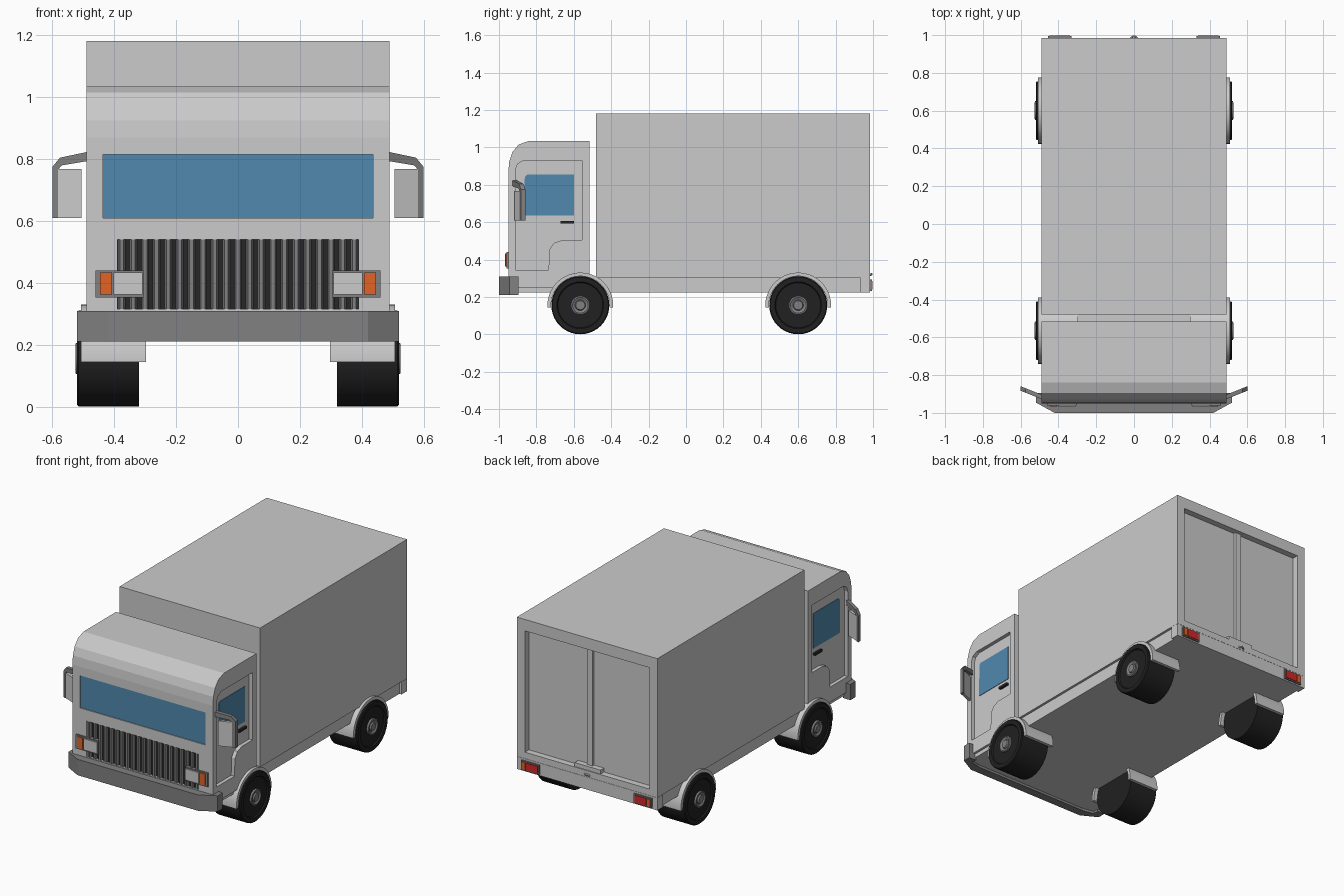
import bpy, bmesh, math
from mathutils import Matrix

if "Cube" in bpy.data.objects:
    bpy.data.objects.remove(bpy.data.objects["Cube"])


def material(name, color):
    m = bpy.data.materials.new(name)
    m.diffuse_color = (*color, 1)
    m.use_nodes = True
    m.node_tree.nodes["Principled BSDF"].inputs["Base Color"].default_value = m.diffuse_color
    return m


GLASS = material("glass", (0.08, 0.25, 0.42))
RUBBER = material("rubber", (0.015, 0.015, 0.015))
DARK = material("dark_trim", (0.02, 0.02, 0.02))
ORANGE = material("orange_lamp", (0.75, 0.13, 0.02))
RED = material("red_lamp", (0.65, 0.02, 0.02))
TRIM = material("grey_trim", (0.22, 0.22, 0.22))
LENS = material("lens", (0.6, 0.6, 0.6))


def finish(name, bm, mat=None, mirror=False):
    bmesh.ops.recalc_face_normals(bm, faces=bm.faces)
    me = bpy.data.meshes.new(name)
    bm.to_mesh(me)
    bm.free()
    ob = bpy.data.objects.new(name, me)
    bpy.context.collection.objects.link(ob)
    if mat:
        me.materials.append(mat)
    if mirror:
        ob.modifiers.new("mirror", 'MIRROR')
    return ob


def prism(name, pts, axis, lo, hi, mat=None, mirror=False):
    """Extrude a 2D outline along one axis from lo to hi."""
    place = {'x': lambda a, b: (lo, a, b), 'y': lambda a, b: (a, lo, b), 'z': lambda a, b: (a, b, lo)}[axis]
    bm = bmesh.new()
    face = bm.faces.new([bm.verts.new(place(*p)) for p in pts])
    new = bmesh.ops.extrude_face_region(bm, geom=[face])["geom"]
    step = [(hi - lo) * (axis == k) for k in 'xyz']
    bmesh.ops.translate(bm, vec=step, verts=[v for v in new if isinstance(v, bmesh.types.BMVert)])
    return finish(name, bm, mat, mirror)


def box(name, x, y, z, mat=None, mirror=False):
    pts = [(x[0], y[0]), (x[1], y[0]), (x[1], y[1]), (x[0], y[1])]
    return prism(name, pts, 'z', z[0], z[1], mat, mirror)


def lathe(name, profile, y, z, mat):
    """Revolve an (x, radius) profile around an axle parallel to x."""
    bm = bmesh.new()
    vs = [bm.verts.new((x, y, z + r)) for x, r in profile]
    es = [bm.edges.new(p) for p in zip(vs, vs[1:])]
    bmesh.ops.spin(bm, geom=vs + es, cent=(0, y, z), axis=(1, 0, 0), angle=2 * math.pi, steps=40)
    bmesh.ops.remove_doubles(bm, verts=bm.verts, dist=1e-4)
    return smooth(finish(name, bm, mat, True))


def smooth(ob):
    bpy.ops.object.select_all(action='DESELECT')
    ob.select_set(True)
    bpy.context.view_layer.objects.active = ob
    bpy.ops.object.shade_smooth_by_angle(angle=math.radians(30))
    return ob


def cut(ob, cutter):
    mod = ob.modifiers.new("cut", 'BOOLEAN')
    mod.operation, mod.solver, mod.object = 'DIFFERENCE', 'EXACT', cutter
    cutter.hide_render = True
    cutter.hide_set(True)


# Chassis and bumpers
box("chassis", (-0.475, 0.475), (-0.955, 0.96), (0.225, 0.306))
outer = [(0.52, -0.895), (0.52, -0.945), (0.42, -1.0)]
inner = [(0.40, -0.945), (0.47, -0.93), (0.47, -0.895)]
flip = lambda pts: [(-x, y) for x, y in reversed(pts)]
prism("front_bumper", outer + flip(outer) + flip(inner) + inner, 'z', 0.21, 0.31, TRIM)
box("rear_bumper", (-0.49, 0.49), (0.93, 0.985), (0.225, 0.304))

# Cargo box with recessed rear doors
cargo = box("cargo_box", (-0.49, 0.49), (-0.48, 0.985), (0.305, 1.182))
cut(cargo, box("rear_opening_cutter", (-0.435, 0.435), (0.945, 1.1), (0.345, 1.11)))
box("rear_door_post", (-0.02, 0.02), (0.935, 0.96), (0.34, 1.115))
box("rear_latch", (-0.09, 0.09), (0.935, 0.98), (0.345, 0.37))
bpy.ops.mesh.primitive_torus_add(major_radius=0.018, minor_radius=0.006, major_segments=16, minor_segments=8,
                                 location=(0, 0.976, 0.315), rotation=(0.4, 0, 0))
bpy.context.object.name = "rear_hook"

# Cab with rounded brow
cab = prism("cab", [(-0.515, 0.25), (-0.95, 0.25), (-0.95, 0.87), (-0.945, 0.925), (-0.928, 0.975), (-0.895, 1.015),
                    (-0.84, 1.035), (-0.515, 1.035)], 'x', -0.49, 0.49)
door = [(-0.912, 0.345), (-0.912, 0.88), (-0.9, 0.912), (-0.868, 0.93), (-0.555, 0.93), (-0.555, 0.505),
        (-0.66, 0.505), (-0.705, 0.49), (-0.73, 0.455), (-0.735, 0.345)]
cut(cab, prism("door_cutter", door, 'x', 0.467, 0.6, None, True))
cut(cab, box("grille_cutter", (-0.39, 0.39), (-1.1, -0.932), (0.315, 0.54)))
cut(cab, box("windscreen_cutter", (-0.437, 0.437), (-1.1, -0.942), (0.61, 0.815)))

# Windows and door handles
box("windscreen", (-0.437, 0.437), (-0.945, -0.935), (0.61, 0.815), GLASS)
window = [(-0.865, 0.635), (-0.6, 0.635), (-0.6, 0.855), (-0.85, 0.855), (-0.862, 0.843)]
prism("door_window", window, 'x', 0.46, 0.47, GLASS, True)
box("door_handle", (0.46, 0.482), (-0.67, -0.6), (0.592, 0.607), DARK, True)

# Grille with repeated vertical bars
box("grille_back", (-0.39, 0.39), (-0.936, -0.93), (0.315, 0.54), DARK)
bar = prism("grille_bar", [(-0.389, -0.933), (-0.382, -0.95), (-0.37, -0.95), (-0.363, -0.933)], 'z', 0.315, 0.54, TRIM)
array = bar.modifiers.new("array", 'ARRAY')
array.count = 21
array.use_relative_offset = False
array.use_constant_offset = True
array.constant_offset_displace = (0.0376, 0, 0)

# Headlights and tail lamps
box("headlight_housing", (0.305, 0.46), (-0.96, -0.93), (0.353, 0.441), TRIM, True)
box("headlight", (0.308, 0.402), (-0.967, -0.95), (0.362, 0.433), LENS, True)
box("turn_signal", (0.408, 0.446), (-0.965, -0.95), (0.362, 0.433), ORANGE, True)
box("tail_lamp_housing", (0.33, 0.455), (0.98, 0.994), (0.233, 0.293), TRIM, True)
box("tail_lamp", (0.338, 0.42), (0.985, 0.998), (0.24, 0.286), RED, True)
box("rear_turn_signal", (0.424, 0.448), (0.985, 0.998), (0.24, 0.286), ORANGE, True)

# Side mirrors, swept back toward their outer ends
arm = [(0.48, 0.825), (0.575, 0.805), (0.6, 0.775), (0.6, 0.61), (0.582, 0.61), (0.582, 0.765), (0.57, 0.78),
       (0.48, 0.795)]
sweep = Matrix.Identity(4)
sweep[1][0], sweep[1][3] = 0.4, -0.4 * 0.49
for part in (prism("mirror_arm", arm, 'y', -0.927, -0.903, TRIM, True),
             box("mirror", (0.505, 0.584), (-0.924, -0.906), (0.61, 0.768), None, True)):
    part.data.transform(sweep)

# Wheels, hubs and mudguards
for place, y in (("front", -0.565), ("rear", 0.6)):
    lathe(place + "_tyre", [(0.32, 0), (0.32, 0.155), (0.515, 0.155), (0.52, 0.15), (0.52, 0.125), (0.512, 0.12),
                            (0.512, 0)], y, 0.156, RUBBER)
    lathe(place + "_hub", [(0.5, 0.05), (0.524, 0.05), (0.526, 0.042), (0.518, 0.028), (0.526, 0.024), (0.526, 0)],
          y, 0.156, TRIM)
    arc = [math.pi * i / 20 for i in range(21)]
    ring = lambda r, angles: [(y + r * math.cos(a), 0.155 + r * math.sin(a)) for a in angles]
    guard = ([(y + 0.176, 0.145)] + ring(0.176, arc) + [(y - 0.176, 0.145), (y - 0.157, 0.145)]
             + ring(0.157, arc[::-1]) + [(y + 0.157, 0.145)])
    smooth(prism(place + "_mudguard", guard, 'x', 0.297, 0.507, None, True))
